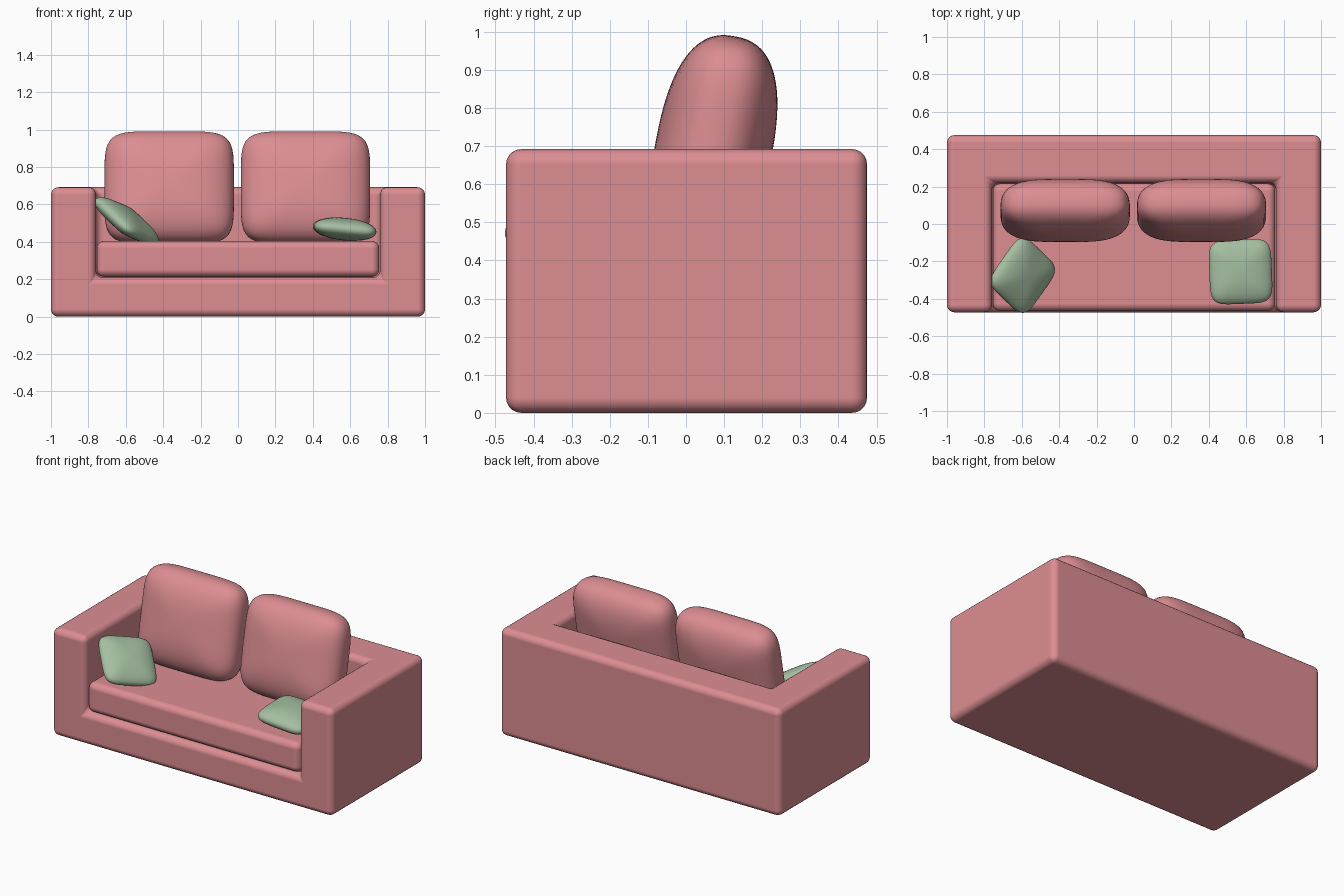
import bpy, bmesh
from math import radians
from mathutils import Matrix, Vector

if "Cube" in bpy.data.objects:
    bpy.data.objects.remove(bpy.data.objects["Cube"])


def material(name, color):
    m = bpy.data.materials.new(name)
    m.diffuse_color = (*color, 1)
    m.use_nodes = True
    m.node_tree.nodes["Principled BSDF"].inputs["Base Color"].default_value = m.diffuse_color
    return m


PINK = material("pink_fabric", (0.72, 0.27, 0.29))
GREEN = material("green_fabric", (0.38, 0.52, 0.36))


def add_object(name, bm, mat=None):
    mesh = bpy.data.meshes.new(name)
    bm.to_mesh(mesh)
    bm.free()
    mesh.shade_smooth()
    ob = bpy.data.objects.new(name, mesh)
    bpy.context.collection.objects.link(ob)
    if mat:
        mesh.materials.append(mat)
    return ob


def box(name, lo, hi, mat=None):
    lo, hi = Vector(lo), Vector(hi)
    bm = bmesh.new()
    bmesh.ops.create_cube(bm, size=1)
    for v in bm.verts:
        v.co = (lo + hi) / 2 + v.co * (hi - lo)
    return add_object(name, bm, mat)


def soften(ob, width):
    b = ob.modifiers.new("bevel", 'BEVEL')
    b.width = width
    b.segments = 5
    b.limit_method = 'ANGLE'
    b.harden_normals = True


def pillow(name, half, place, mat, n, m):
    """Superellipsoid: rounded square in local XZ, puffed along local Y."""
    bm = bmesh.new()
    bmesh.ops.create_cube(bm, size=2)
    bmesh.ops.subdivide_edges(bm, edges=bm.edges[:], cuts=19, use_grid_fill=True)
    for v in bm.verts:
        x, y, z = map(abs, v.co)
        f = ((x**n + z**n) ** (m / n) + y**m) ** (1 / m)
        p = v.co / f
        v.co = place @ Vector((p.x * half[0], p.y * half[1], p.z * half[2]))
    return add_object(name, bm, mat)


def orient(center, side, normal):
    """Frame with local X along side and local Y along normal."""
    y = Vector(normal).normalized()
    x = Vector(side)
    x = (x - y * x.dot(y)).normalized()
    rot = Matrix((x, y, x.cross(y))).transposed().to_4x4()
    return Matrix.Translation(center) @ rot


# Frame: one block with base, arms and back, recess cut out from the front
frame = box("frame", (-1, -0.472, 0), (1, 0.475, 0.692), PINK)
cutter = box("recess_cutter", (-0.76, -0.8, 0.21), (0.76, 0.22, 1.0))
cutter.hide_render = True
cutter.hide_set(True)
cut = frame.modifiers.new("recess", 'BOOLEAN')
cut.operation = 'DIFFERENCE'
cut.solver = 'EXACT'
cut.object = cutter
soften(frame, 0.04)

# Seat cushion
seat = box("seat_cushion", (-0.755, -0.465, 0.213), (0.755, 0.216, 0.405), PINK)
soften(seat, 0.04)

# Back cushions, leaning backwards
for name, x in (("back_cushion_left", -0.368), ("back_cushion_right", 0.361)):
    place = Matrix.Translation((x, 0.072, 0.69)) @ Matrix.Rotation(radians(-11), 4, 'X')
    pillow(name, (0.346, 0.153, 0.303), place, PINK, 5.5, 2.5)

# Throw pillows: one leaning on the left arm, one lying on the seat
pillow("throw_pillow_left", (0.168, 0.058, 0.165),
       orient((-0.595, -0.275, 0.512), (0.16, 0.23, -0.065), (0.0467, -0.0144, 0.064)),
       GREEN, 5, 2.1)
pillow("throw_pillow_right", (0.168, 0.06, 0.172),
       orient((0.57, -0.255, 0.468), (1, 0.04, -0.1), (0.1, 0, 1)),
       GREEN, 5, 2.1)
